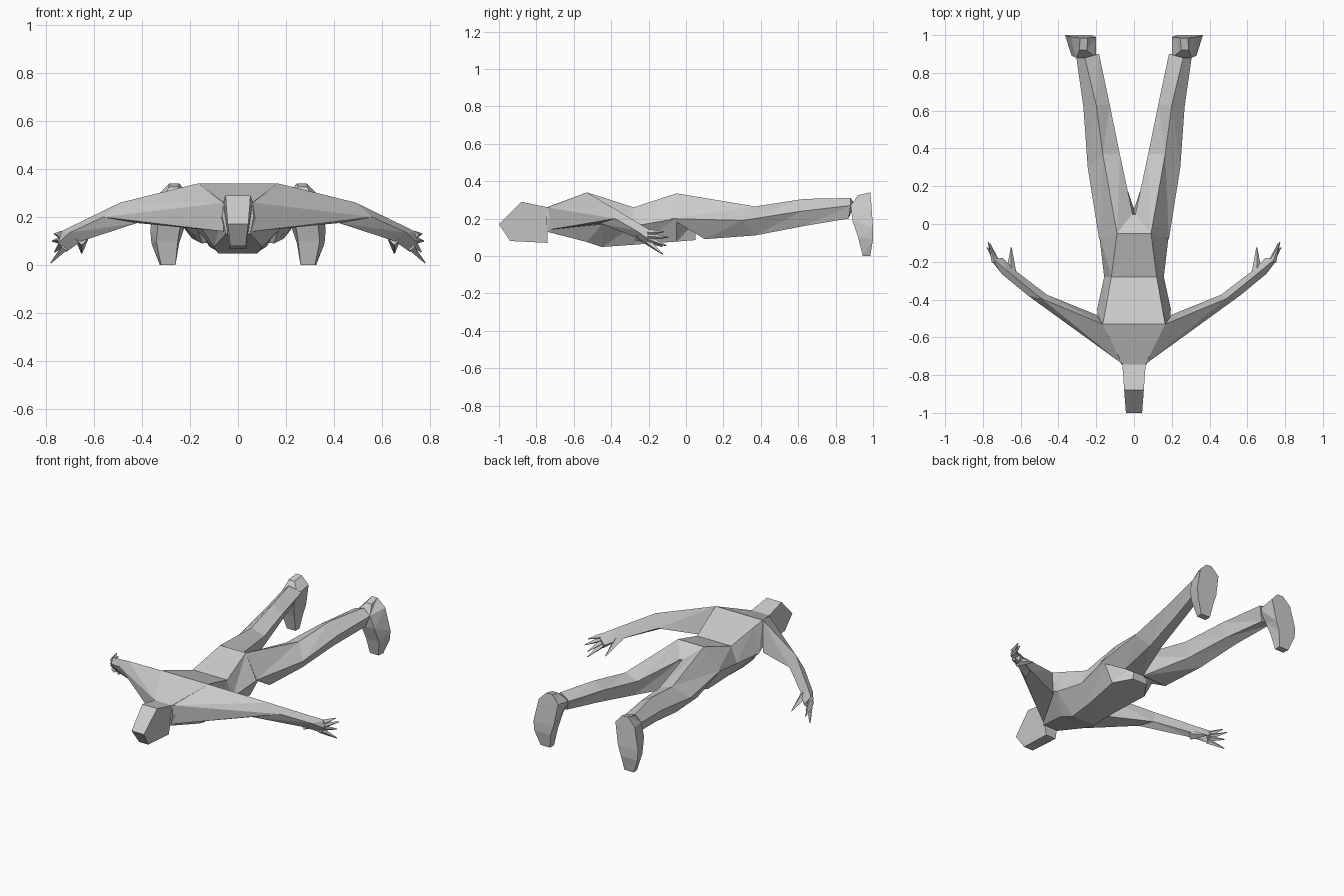
import bpy, bmesh
from mathutils import Vector


def finish(name, bm, mirror=False):
    bmesh.ops.recalc_face_normals(bm, faces=bm.faces)
    me = bpy.data.meshes.new(name)
    bm.to_mesh(me)
    bm.free()
    ob = bpy.data.objects.new(name, me)
    bpy.context.collection.objects.link(ob)
    if mirror:
        m = ob.modifiers.new("Mirror", 'MIRROR')
        m.use_axis[0] = True
        m.use_mirror_merge = False
    return ob


def loft(bm, rings):
    # skin equal-sized rings with triangles and cap both ends
    vs = [[bm.verts.new(p) for p in r] for r in rings]
    n = len(vs[0])
    for a, b in zip(vs, vs[1:]):
        for i in range(n):
            j = (i + 1) % n
            bm.faces.new((a[i], a[j], b[i]))
            bm.faces.new((a[j], b[j], b[i]))
    bm.faces.new(vs[0])
    bm.faces.new(vs[-1])


def spike(bm, base, tip, r):
    d = Vector(tip) - Vector(base)
    q = d.to_track_quat('Z', 'Y').to_matrix().to_4x4()
    q.translation = (Vector(base) + Vector(tip)) / 2
    bmesh.ops.create_cone(bm, cap_ends=True, segments=4, radius1=r,
                          radius2=0.003, depth=d.length, matrix=q)


# head: side profile (y, z, half width) spanned across x
prof = [(-1, .17, .043), (-.88, .29, .052), (-.74, .26, .062),
        (-.74, .07, .035), (-.94, .08, .032)]
bm = bmesh.new()
loft(bm, [[(s * w, y, z) for y, z, w in prof] for s in (-1, 1)])
finish("head", bm)

# torso: hexagonal sections (y, top w, top z, side w, side z, bottom w, bottom z)
secs = [(-.745, .06, .26, .065, .20, .05, .13),
        (-.53, .165, .34, .19, .21, .10, .075),
        (-.45, .15, .315, .195, .17, .08, .048),
        (-.28, .12, .26, .158, .16, .09, .06),
        (-.05, .09, .335, .185, .20, .12, .077),
        (.05, .02, .27, .04, .18, .05, .085)]
bm = bmesh.new()
loft(bm, [[(tw, y, tz), (sw, y, sz), (bw, y, bz),
           (-bw, y, bz), (-sw, y, sz), (-tw, y, tz)]
          for y, tw, tz, sw, sz, bw, bz in secs])
finish("torso", bm)

# arms: shoulder, elbow, wrist
wrist = [(.675, -.245, .17), (.70, -.265, .135), (.65, -.27, .10), (.63, -.245, .115)]
bm = bmesh.new()
loft(bm, [
    [(.165, -.53, .34), (.06, -.742, .26), (.06, -.735, .14), (.20, -.48, .165)],
    [(.49, -.395, .26), (.56, -.38, .20), (.42, -.46, .175), (.46, -.375, .18)],
    wrist])
finish("arm", bm, True)

# hands: palm with fingers and thumb
bm = bmesh.new()
loft(bm, [wrist, [(.745, -.185, .135), (.75, -.20, .09), (.715, -.195, .055), (.695, -.18, .085)]])
for base, tip, r in [((.735, -.20, .125), (.765, -.12, .13), .018),
                     ((.735, -.20, .105), (.772, -.095, .10), .018),
                     ((.73, -.20, .09), (.762, -.105, .055), .018),
                     ((.72, -.205, .075), (.778, -.125, .01), .018),
                     ((.65, -.26, .11), (.65, -.125, .05), .028)]:
    spike(bm, base, tip, r)
finish("hand", bm, True)

# legs: hip, lower thigh, calf, ankle
bm = bmesh.new()
loft(bm, [
    [(.09, -.05, .335), (.185, -.08, .20), (.15, .10, .09), (.0, .08, .11), (.0, .02, .27)],
    [(.165, .37, .265), (.245, .30, .19), (.19, .37, .11), (.10, .37, .14), (.075, .37, .235)],
    [(.20, .63, .305), (.268, .62, .24), (.23, .63, .16), (.16, .63, .18), (.128, .63, .265)],
    [(.26, .88, .31), (.305, .88, .27), (.28, .87, .20), (.225, .87, .205), (.185, .90, .28)]])
finish("leg", bm, True)

# feet: hanging down from the heel to the toes
bm = bmesh.new()
loft(bm, [[(x0, y0, z), (x1, y0, z), (x2, y1, z2), (x3, y1, z2)]
          for x0, x1, y0, z, x2, x3, y1, z2 in [
              (.25, .29, .92, .325, .285, .245, .985, .34),
              (.20, .305, .88, .27, .335, .20, .99, .29),
              (.235, .33, .89, .19, .365, .225, 1.0, .15),
              (.25, .34, .92, .10, .36, .245, 1.0, .09),
              (.26, .32, .945, .0, .325, .26, .985, .0)]])
finish("foot", bm, True)
